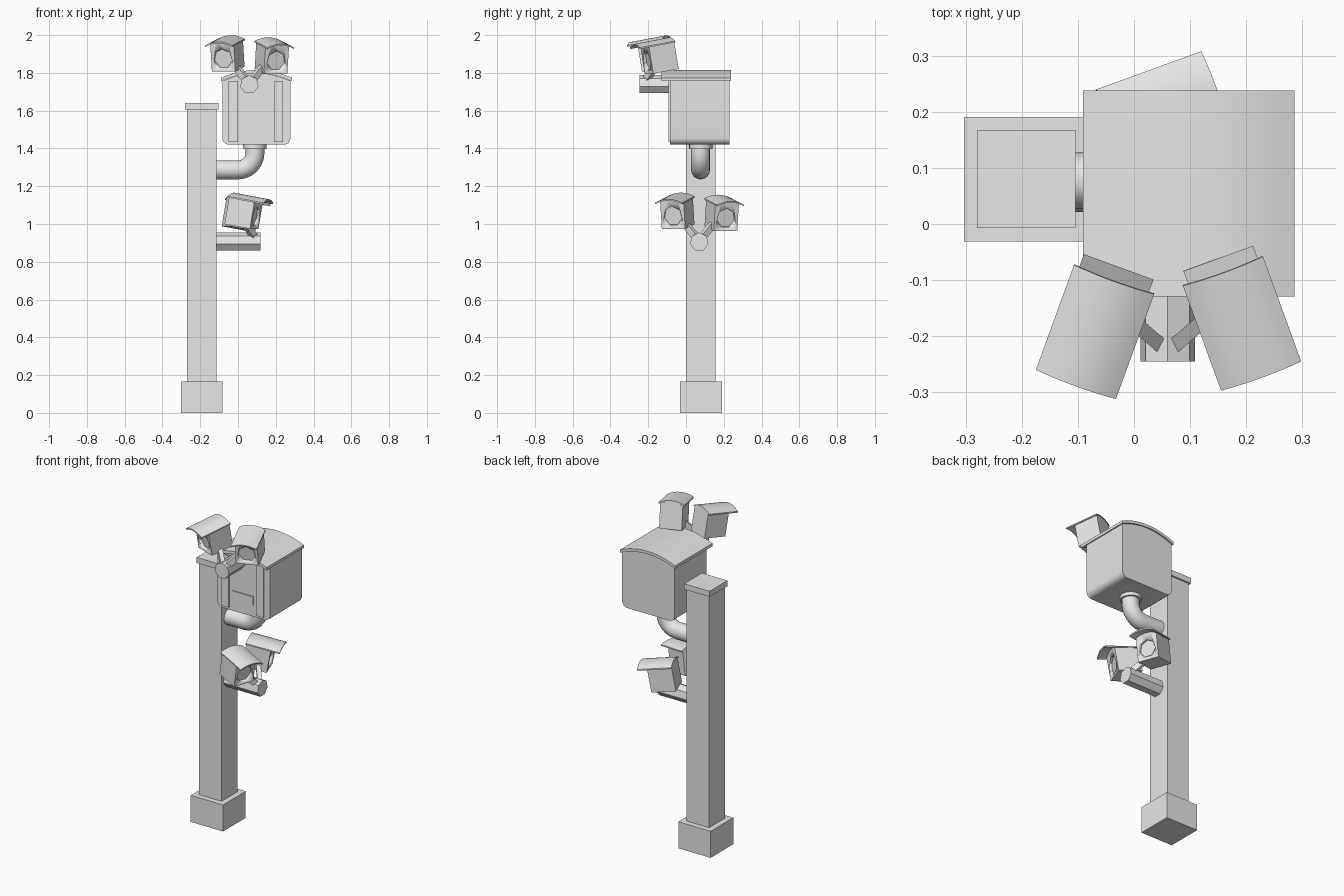
import bpy, bmesh, math
from mathutils import Matrix, Vector

if "Cube" in bpy.data.objects:
    bpy.data.objects.remove(bpy.data.objects["Cube"])

grey = bpy.data.materials.new("plain grey")
grey.diffuse_color = (0.8, 0.8, 0.8, 1)
grey.use_nodes = True
grey.node_tree.nodes["Principled BSDF"].inputs["Base Color"].default_value = grey.diffuse_color


def finish(name, bm, matrix=Matrix(), angle=30):
    """Turn a bmesh into a placed, coloured object."""
    bmesh.ops.recalc_face_normals(bm, faces=bm.faces)
    me = bpy.data.meshes.new(name)
    bm.to_mesh(me)
    bm.free()
    me.transform(matrix)
    me.materials.append(grey)
    ob = bpy.data.objects.new(name, me)
    bpy.context.collection.objects.link(ob)
    bpy.ops.object.select_all(action='DESELECT')
    bpy.context.view_layer.objects.active = ob
    ob.select_set(True)
    bpy.ops.object.shade_smooth_by_angle(angle=math.radians(angle))
    return ob


def box(name, x, y, z, matrix=Matrix()):
    bm = bmesh.new()
    bmesh.ops.create_cube(bm, size=1)
    for v in bm.verts:
        for i, (lo, hi) in enumerate((x, y, z)):
            v.co[i] = lo + (v.co[i] + 0.5) * (hi - lo)
    return finish(name, bm, matrix)


def prism(name, profile, y0, y1, matrix=Matrix(), angle=30):
    """Extrude an x-z outline along y."""
    bm = bmesh.new()
    face = bm.faces.new([bm.verts.new((x, y0, z)) for x, z in profile])
    new = bmesh.ops.extrude_face_region(bm, geom=[face])["geom"]
    moved = [v for v in new if isinstance(v, bmesh.types.BMVert)]
    bmesh.ops.translate(bm, verts=moved, vec=(0, y1 - y0, 0))
    return finish(name, bm, matrix, angle)


def ngon(n, r):
    """Regular outline with a vertex at the top."""
    return [(r * math.sin(2 * math.pi * i / n), r * math.cos(2 * math.pi * i / n)) for i in range(n)]


def arch(x0, x1, z_side, z_mid, n=12):
    """Shallow crown from x0 to x1."""
    return [(x0 + (x1 - x0) * i / n, z_side + (z_mid - z_side) * (1 - (2 * i / n - 1) ** 2))
            for i in range(n + 1)]


def crown_sheet(x0, x1, z_side, z_mid, t):
    return arch(x0, x1, z_side + t, z_mid + t) + arch(x0, x1, z_side, z_mid)[::-1]


def tube(name, path, r, n=16):
    """Sweep a circle along a path lying in an x-z plane."""
    bm = bmesh.new()
    pts = [Vector(p) for p in path]
    rings = []
    for i, p in enumerate(pts):
        d = (pts[min(i + 1, len(pts) - 1)] - pts[max(i - 1, 0)]).normalized()
        side = Vector((0, 1, 0))
        up = side.cross(d)
        rings.append([bm.verts.new(p + r * (side * math.cos(a) + up * math.sin(a)))
                      for a in [2 * math.pi * k / n for k in range(n)]])
    for a, b in zip(rings, rings[1:]):
        for k in range(n):
            bm.faces.new((a[k], a[(k + 1) % n], b[(k + 1) % n], b[k]))
    bm.faces.new(rings[0])
    bm.faces.new(rings[-1])
    return finish(name, bm, angle=40)


# Post with footing and cap
def square(name, cx, cy, half, z):
    box(name, (cx - half, cx + half), (cy - half, cy + half), z)


square("footing", -0.192, 0.08, 0.111, (0, 0.165))
square("post", -0.192, 0.08, 0.077, (0.165, 1.605))
square("post_cap", -0.192, 0.08, 0.0875, (1.605, 1.64))

# Cabinet: rounded lower corners, crowned top
x0, x1, zb, r = -0.083, 0.278, 1.42, 0.035
lower = []
for cx, start in ((x0 + r, 180), (x1 - r, 270)):
    for k in range(5):
        a = math.radians(start + 22.5 * k)
        lower.append((cx + r * math.cos(a), zb + r + r * math.sin(a)))
prism("cabinet", lower + arch(x0, x1, 1.757, 1.797)[::-1], -0.084, 0.23)
prism("cabinet_lid", crown_sheet(-0.091, 0.286, 1.756, 1.797, 0.018), -0.129, 0.238)
for name, x in (("left_strip", (-0.05, 0.0)), ("right_strip", (0.19, 0.238))):
    box(name, x, (-0.092, -0.08), (1.435, 1.757))
box("label_plate", (0.025, 0.165), (-0.09, -0.08), (1.49, 1.545))

# Bent support pipe and flange
bend = [(0.0 + 0.09 * math.sin(a), 0.077, 1.376 - 0.09 * math.cos(a))
        for a in [math.radians(15 * k) for k in range(7)]]
tube("support_pipe", [(-0.13, 0.077, 1.286)] + bend + [(0.09, 0.077, 1.42)], 0.05)
tube("pipe_flange", [(0.088, 0.077, 1.398), (0.088, 0.077, 1.422)], 0.062)


def camera(name, m):
    """One hooded camera pointing along local -y."""
    w = 0.066
    body = prism(name + "_body", [(w, -0.075), (-w, -0.075)] + arch(-w, w, 0.07, 0.086),
                 -0.07, 0.075, m)
    # Recessed lens window
    cutter = prism("lens_cutter", [(x, z - 0.007) for x, z in ngon(7, 0.053)], -0.1, -0.055, m)
    cutter.hide_render = True
    mod = body.modifiers.new("lens_recess", 'BOOLEAN')
    mod.object, mod.operation, mod.solver = cutter, 'DIFFERENCE', 'EXACT'
    bpy.context.view_layer.objects.active = body
    bpy.ops.object.modifier_apply(modifier=mod.name)
    bpy.data.objects.remove(cutter)
    # Curved hood
    prism(name + "_hood", crown_sheet(-0.076, 0.076, 0.067, 0.086, 0.008), -0.125, 0.077, m)


def strut(name, a, b, m):
    a, b = Vector(a), Vector(b)
    rot = (b - a).to_track_quat('Z', 'Y').to_matrix().to_4x4()
    box(name, (-0.013, 0.013), (-0.017, 0.017), (0, (b - a).length),
        m @ Matrix.Translation(a) @ rot)


def camera_pair(name, m):
    """Arm ending at the local origin, carrying two splayed cameras."""
    prism(name + "_arm", ngon(7, 0.05), 0, 0.236, m)
    for side, s, pos in (("left", -1, (-0.117, 0.087, 0.155)), ("right", 1, (0.12, 0.102, 0.144))):
        turn = (Matrix.Rotation(math.radians(20 * s), 4, 'Z')
                @ Matrix.Rotation(math.radians(10), 4, 'X'))
        camera(f"{name}_{side}_camera", m @ Matrix.Translation(pos) @ turn)
        strut(f"{name}_{side}_strut", (0.008 * s, 0.025, 0.015), (0.078 * s, 0.085, 0.1), m)


camera_pair("upper", Matrix.Translation((0.06, -0.245, 1.738)))
camera_pair("lower", Matrix.Translation((0.12, 0.07, 0.905)) @ Matrix.Rotation(math.pi / 2, 4, 'Z'))
